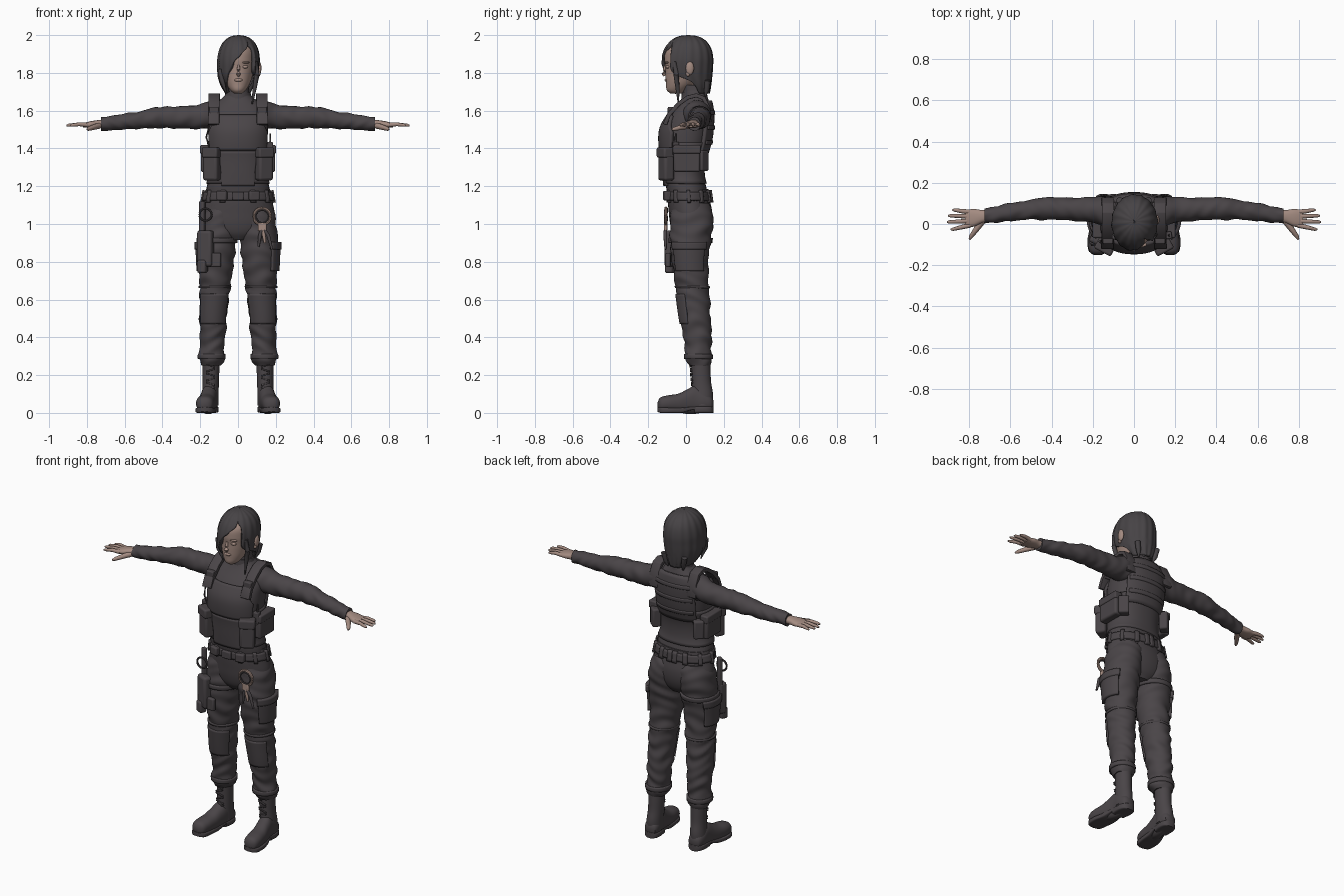
import bpy, bmesh, math
from mathutils import Vector, Matrix

default = bpy.data.objects.get("Cube")
if default:
    bpy.data.objects.remove(default, do_unlink=True)


def material(name, color):
    mat = bpy.data.materials.new(name)
    mat.use_nodes = True
    mat.diffuse_color = (*color, 1)
    mat.node_tree.nodes["Principled BSDF"].inputs["Base Color"].default_value = (*color, 1)
    return mat


CLOTH = material("charcoal cloth", (.068, .059, .064))
HAIR = material("dark hair", (.062, .056, .060))
SKIN = material("skin", (.37, .26, .22))
built = []


def finish(name, bm, mat, mirror=False, bevel=0, solid=0):
    bmesh.ops.remove_doubles(bm, verts=bm.verts, dist=.0002)
    mesh = bpy.data.meshes.new(name)
    bm.to_mesh(mesh)
    bm.free()
    ob = bpy.data.objects.new(name, mesh)
    bpy.context.collection.objects.link(ob)
    mesh.materials.append(mat)
    if solid:
        mod = ob.modifiers.new("thickness", 'SOLIDIFY')
        mod.thickness, mod.offset = solid, -1
    if bevel:
        mod = ob.modifiers.new("bevel", 'BEVEL')
        mod.width, mod.segments = bevel, 3
    if mirror:
        ob.modifiers.new("mirror", 'MIRROR').use_mirror_merge = False
    built.append(ob)
    return ob


def sample(rows, t):
    """Smooth interpolation of (position, centre, centre, radius, radius) rows."""
    i = max([k for k in range(len(rows) - 1) if rows[k][0] <= t + 1e-6] or [0])
    a, b = rows[i], rows[i + 1]
    span = b[0] - a[0]
    u = min(max((t - a[0]) / span, 0), 1)
    before, after = rows[max(i - 1, 0)], rows[min(i + 2, len(rows) - 1)]
    out = []
    for k in range(1, len(a)):
        m0 = (b[k] - before[k]) / (b[0] - before[0]) * span
        m1 = (after[k] - a[k]) / (after[0] - a[0]) * span
        out.append((2*u**3 - 3*u*u + 1) * a[k] + (u**3 - 2*u*u + u) * m0
                   + (3*u*u - 2*u**3) * b[k] + (u**3 - u*u) * m1)
    return out


def place(rows, t, ang, axis, off=0, power=2):
    c1, c2, r1, r2 = sample(rows, t)
    c, s = math.cos(ang), math.sin(ang)
    p = c1 + (max(r1, .002) + off) * math.copysign(abs(c) ** (2 / power), c)
    q = c2 + (max(r2, .002) + off) * math.copysign(abs(s) ** (2 / power), s)
    return {'z': (p, q, t), 'x': (t, p, q), 'y': (p, t, q)}[axis]


def skin_rings(bm, rings, closed=True):
    for lo, hi in zip(rings, rings[1:]):
        n = len(lo)
        for j in range(n if closed else n - 1):
            k = (j + 1) % n
            bm.faces.new((lo[j], lo[k], hi[k], hi[j]))
    if closed:
        bm.faces.new(rings[0][::-1])
        bm.faces.new(rings[-1])


def tube(name, rows, mat, axis='z', mirror=False, steps=40, sides=32, power=2, fold=0):
    """Closed loft through elliptical sections, with optional cloth folds."""
    rows = sorted(rows)
    bm, rings = bmesh.new(), []
    for i in range(steps + 1):
        t = rows[0][0] + (rows[-1][0] - rows[0][0]) * i / steps
        ring = []
        for j in range(sides):
            a = math.tau * j / sides
            off = fold * math.sin(70 * t + 2 * math.sin(2 * a + 9 * t)) * math.sin(17 * t + a)
            ring.append(bm.verts.new(place(rows, t, a, axis, off, power)))
        rings.append(ring)
    skin_rings(bm, rings)
    bmesh.ops.recalc_face_normals(bm, faces=bm.faces)
    return finish(name, bm, mat, mirror)


def patch(name, rows, z0, z1, edges, off, mat=CLOTH, mirror=False, steps=14, sides=28,
          thick=None, ridge=0, ease=1, power=2):
    """Raised shell over a loft; edges(z) gives start and end angle in degrees, front is -90."""
    rows = sorted(rows)
    bm, rings = bmesh.new(), []
    for i in range(steps + 1):
        z = z1 - (z1 - z0) * (1 - i / steps) ** ease
        a0, a1 = edges(z) if callable(edges) else edges
        ring = []
        for j in range(sides + 1):
            a = math.radians(a0 + (a1 - a0) * j / sides)
            ring.append(bm.verts.new(place(rows, z, a, 'z', off + ridge * math.sin(16 * a), power)))
        rings.append(ring)
    skin_rings(bm, rings, closed=False)
    return finish(name, bm, mat, mirror, solid=thick or off + .008)


def strand(name, points, mat, mirror=False, sides=10):
    """Round rod through (x, y, z, radius) points."""
    bm, rings = bmesh.new(), []
    pos = [Vector(p[:3]) for p in points]
    for i, p in enumerate(points):
        along = pos[min(i + 1, len(pos) - 1)] - pos[max(i - 1, 0)]
        turn = along.to_track_quat('Z', 'Y')
        rings.append([bm.verts.new(pos[i] + turn @ Vector((p[3] * math.cos(a), p[3] * math.sin(a), 0)))
                      for a in (math.tau * j / sides for j in range(sides))])
    skin_rings(bm, rings)
    return finish(name, bm, mat, mirror)


def box(name, loc, size, turn=0, mirror=False, bevel=.01, mat=CLOTH, tilt=0):
    bm = bmesh.new()
    m = (Matrix.Translation(loc) @ Matrix.Rotation(math.radians(turn), 4, 'Z')
         @ Matrix.Rotation(math.radians(tilt), 4, 'Y') @ Matrix.Diagonal((*size, 1)))
    bmesh.ops.create_cube(bm, size=1, matrix=m)
    return finish(name, bm, mat, mirror, bevel)


def ball(name, loc, size, mat, mirror=False):
    bm = bmesh.new()
    m = Matrix.Translation(loc) @ Matrix.Diagonal((*size, 1))
    bmesh.ops.create_uvsphere(bm, u_segments=16, v_segments=10, radius=1, matrix=m)
    return finish(name, bm, mat, mirror)


# Shirt torso, collar and sleeves
TORSO = [(1.14, 0, .012, .17, .108), (1.2, 0, 0, .165, .106), (1.26, 0, -.01, .148, .102),
         (1.34, 0, -.012, .148, .106), (1.44, 0, -.004, .156, .125), (1.51, 0, .004, .158, .126),
         (1.58, 0, .024, .155, .108), (1.63, 0, .04, .13, .086), (1.66, 0, .046, .092, .072),
         (1.69, 0, .046, .062, .062), (1.735, 0, .036, .056, .056)]
tube("shirt", TORSO, CLOTH, steps=50, power=2.3)
tube("collar", [(1.665, 0, .046, .075, .07), (1.68, 0, .045, .07, .068), (1.70, 0, .043, .066, .065)],
     CLOTH, steps=6)
SLEEVE = [(.06, .055, 1.58, .07, .075), (.14, .06, 1.58, .074, .074), (.2, .069, 1.568, .062, .065),
          (.3, .072, 1.564, .056, .059), (.4, .075, 1.564, .054, .056), (.45, .075, 1.561, .055, .055),
          (.5, .069, 1.553, .047, .047), (.6, .058, 1.542, .044, .042), (.7, .042, 1.532, .037, .037),
          (.725, .04, 1.53, .036, .036)]
tube("sleeve", SLEEVE, CLOTH, 'x', True, steps=70, sides=24, fold=.003)

# Hands
tube("palm", [(.71, .04, 1.53, .029, .023), (.74, .036, 1.529, .032, .021), (.78, .03, 1.526, .043, .018),
              (.82, .027, 1.523, .04, .011)], SKIN, 'x', True, steps=12, sides=20, power=2.4)
for finger, y, tip_x, tip_y in (("little", .058, .882, .068), ("ring", .037, .902, .04),
                                ("middle", .015, .908, .01), ("index", -.006, .89, -.026)):
    strand(finger + "_finger", [(.795, y, 1.524, .012), (.84, (y + tip_y) / 2, 1.528, .0105),
                                (tip_x - .01, tip_y, 1.523, .008), (tip_x, tip_y, 1.521, .004)], SKIN, True)
strand("thumb", [(.735, .015, 1.52, .016), (.765, -.025, 1.512, .014), (.792, -.062, 1.503, .01),
                 (.799, -.075, 1.5, .004)], SKIN, True)

# Armoured vest: lower wrap, chest plate, back plate, shoulder straps
patch("vest_wrap", TORSO, 1.215, 1.43, (-90, 270), .008, sides=48, power=2.3)
patch("chest_plate", TORSO, 1.39, 1.58, lambda z: (-90 - 62 + 130 * max(z - 1.49, 0) ** .7,
      -90 + 62 - 130 * max(z - 1.49, 0) ** .7), .018, thick=.028, power=2.3)
patch("belly_panel", TORSO, 1.2, 1.385, lambda z: (-122 + 60 * (1.3 - z), -58 - 60 * (1.3 - z)),
      .014, power=2.3)
patch("back_plate", TORSO, 1.37, 1.655, (42, 138), .018, thick=.028, power=2.3)
for height in (1.42, 1.5, 1.58):
    patch("back_webbing", TORSO, height, height + .022, (48, 132), .023, steps=3, power=2.3)
bm = bmesh.new()
rings = [[bm.verts.new((x + .1 * (1.6 - z) * .2, y, z)) for x in (.098, .158)]
         for y, z in ((-.122, 1.53), (-.1, 1.585), (-.045, 1.645), (.005, 1.68), (.055, 1.692),
                      (.1, 1.675), (.128, 1.62), (.135, 1.54))]
skin_rings(bm, rings, closed=False)
finish("shoulder_strap", bm, CLOTH, True, bevel=.003, solid=.022)
box("strap_buckle", (.127, -.082, 1.6), (.05, .03, .04), 0, True, .006)

# Vest pouches, radio and cable
box("front_pouch", (.138, -.105, 1.315), (.085, .06, .17), 28, True, .014)
box("front_pouch_flap", (.139, -.108, 1.378), (.092, .066, .055), 28, True, .01)
box("side_pouch", (.172, .005, 1.345), (.05, .14, .14), 0, True, .012)
box("side_pouch_flap", (.174, .005, 1.395), (.054, .146, .045), 0, True, .008)
box("rear_pouch", (.145, .085, 1.335), (.06, .05, .11), -40, True, .01)
box("radio", (.166, -.055, 1.4), (.035, .035, .07), 10, False, .006)
strand("radio_antenna", [(.17, -.055, 1.42, .006), (.172, -.055, 1.48, .004)], CLOTH)
strand("radio_cable", [(-.15, -.08, 1.4, .005), (-.168, -.085, 1.46, .005), (-.15, -.1, 1.53, .005),
                       (-.13, -.09, 1.59, .005)], CLOTH)

# Trousers, belt and pockets
PELVIS = [(.915, 0, .025, .07, .07), (.95, 0, .025, .15, .095), (1.0, 0, .026, .193, .11),
          (1.06, 0, .024, .194, .115), (1.12, 0, .016, .182, .112), (1.185, 0, .012, .17, .107)]
LEG = [(.25, .143, .073, .05, .055), (.275, .14, .067, .064, .068), (.3, .14, .066, .068, .07),
       (.34, .137, .064, .064, .069), (.42, .134, .06, .068, .077), (.5, .132, .049, .072, .081),
       (.6, .126, .04, .077, .086), (.7, .12, .03, .084, .089), (.8, .115, .022, .094, .096),
       (.9, .112, .023, .1, .107), (.98, .105, .029, .1, .113), (1.05, .097, .032, .097, .112),
       (1.11, .09, .024, .08, .095)]
tube("trouser_seat", PELVIS, CLOTH, steps=30, sides=40)
tube("trouser_leg", LEG, CLOTH, mirror=True, steps=110, fold=.005)
patch("belt", PELVIS, 1.125, 1.17, (-90, 270), .01, steps=4, sides=48)
box("belt_buckle", (0, -.11, 1.148), (.06, .02, .045), 0, False, .006)
for ang in (-65, -35, 0, 35, 65, 85):
    patch("belt_loop", PELVIS, 1.115, 1.18, (ang - 4, ang + 4), .017, mirror=True, steps=4, sides=3)
box("belt_pouch", (.085, -.1, 1.15), (.055, .035, .05), 15, True, .008)
patch("cargo_pocket", LEG, .75, .88, (-50, 42), .013, mirror=True)
patch("cargo_flap", LEG, .865, .905, (-53, 45), .018, mirror=True, steps=4)
patch("knee_panel", LEG, .47, .63, (-150, -30), .007, mirror=True)
patch("thigh_seam", LEG, .66, .672, (-180, 180), .005, mirror=True, steps=2, sides=32)
patch("ankle_cuff", LEG, .285, .312, (-180, 180), .006, mirror=True, steps=3, sides=32)

# Thigh holster with safety loop
box("holster", (-.172, -.078, .87), (.085, .05, .19), -25, False, .014)
box("holster_muzzle", (-.188, -.085, .775), (.05, .045, .07), -25, False, .012)
box("holster_flap", (-.125, -.092, .81), (.07, .025, .075), -8, False, .008)
box("holster_hanger", (-.19, -.055, 1.02), (.03, .025, .2), -30, False, .006)
patch("holster_strap", [(z, -cx, cy, rx, ry) for z, cx, cy, rx, ry in LEG], .9, .925, (-180, 180),
      .009, steps=3, sides=32)


def loop(name, centre, radius, thick, mat):
    ring = [math.tau * k / 24 for k in range(25)]
    strand(name, [(centre[0] + radius * math.sin(a), centre[1], centre[2] + radius * math.cos(a), thick)
                  for a in ring], mat, sides=8)


loop("safety_loop", (-.172, -.102, 1.05), .032, .006, CLOTH)

# Key ring and keys
loop("key_ring", (.128, -.106, 1.04), .043, .009, SKIN)
loop("key_ring_inner", (.128, -.112, 1.04), .034, .005, CLOTH)
box("key_fob", (.128, -.108, .985), (.045, .018, .045), 0, False, .006, SKIN)
for shift, drop, mat in ((-.022, .9, CLOTH), (.012, .92, SKIN), (.05, .885, CLOTH)):
    strand("key", [(.13, -.108, .985, .008), (.13 + shift * .6, -.11, .94, .01),
                   (.13 + shift, -.108, drop - .02, .006)], mat)

# Boots with sole, heel and laces
tube("boot_shaft", [(.04, .15, .085, .046, .056), (.1, .147, .086, .044, .057), (.16, .144, .082, .043, .051),
                    (.22, .143, .08, .044, .05), (.3, .143, .077, .046, .05)], CLOTH, mirror=True, steps=20)
tube("boot_foot", [(-.15, .176, .042, .012, .014), (-.14, .176, .046, .036, .033), (-.1, .174, .05, .048, .042),
                   (-.04, .167, .052, .048, .05), (.01, .159, .06, .045, .066), (.05, .153, .07, .044, .075),
                   (.1, .15, .06, .045, .055), (.138, .148, .05, .034, .035), (.145, .148, .05, .014, .015)],
     CLOTH, 'y', True, sides=28, power=2.3)
tube("boot_sole", [(-.151, .176, .018, .018, .012), (-.135, .176, .015, .042, .015), (-.08, .174, .014, .052, .014),
                   (-.02, .165, .015, .049, .014), (.03, .156, .024, .043, .01), (.06, .152, .024, .043, .01)],
     CLOTH, 'y', True, steps=24, power=5)
tube("boot_heel", [(.045, .153, .018, .043, .018), (.1, .15, .018, .047, .018), (.135, .148, .018, .036, .018),
                   (.146, .148, .018, .016, .018)], CLOTH, 'y', True, steps=14, power=5)
for k in range(6):
    z = .13 + k * .024
    box("boot_lace", (.145, .034 - .002 * k, z), (.048, .012, .008), 0, True, .002, tilt=18 * (-1) ** k)

# Head, face and ear
tube("head", [(1.69, 0, -.05, .02, .03), (1.705, 0, -.05, .038, .05), (1.74, 0, -.032, .061, .074),
              (1.79, 0, -.012, .079, .097), (1.83, 0, -.004, .088, .106), (1.87, 0, 0, .092, .115),
              (1.92, 0, 0, .087, .108), (1.96, 0, .005, .06, .08)], SKIN)
strand("nose", [(.003, -.108, 1.84, .006), (.003, -.115, 1.815, .009), (.003, -.119, 1.797, .012),
                (.003, -.112, 1.785, .008)], SKIN)
ball("lips", (.002, -.103, 1.762), (.022, .01, .009), SKIN)
ball("chin", (0, -.086, 1.722), (.024, .017, .018), SKIN)
ball("eyelid", (.036, -.096, 1.832), (.018, .012, .009), SKIN, True)
ball("brow", (.038, -.1, 1.855), (.024, .012, .006), SKIN, True)
ball("ear", (.112, .02, 1.825), (.012, .022, .036), SKIN)
ball("ear_lobe", (.11, .01, 1.795), (.009, .012, .014), SKIN)

# Bobbed hair with a swept parting and loose locks
SCALP = [(1.69, 0, .035, .066, .09), (1.73, 0, .022, .09, .11), (1.78, 0, .008, .106, .13),
         (1.83, .002, .005, .111, .137), (1.88, .003, .007, .111, .136), (1.93, .004, .01, .1, .122),
         (1.965, .004, .012, .08, .097), (1.985, .004, .012, .056, .07), (1.996, .003, .012, .03, .04),
         (2.0, .003, .012, .002, .003)]
PARTING = [(1.69, -62, 112), (1.75, -38, 98), (1.80, -29, 56), (1.87, -8, 50), (1.93, 24, 45),
           (1.955, 33, 36), (1.965, 34, 34), (2.0, 34, 34)]


def hairline(z):
    left, right = sample(PARTING, z)
    return right - 90, 270 + min(left, right)


patch("hair", SCALP, 1.69, 2.0, hairline, 0, HAIR, steps=48, sides=96, thick=.02, ridge=.0018, ease=1.6)
strand("front_lock", [(.094, -.06, 1.86, .012), (.1, -.052, 1.79, .014), (.088, -.045, 1.72, .011),
                      (.075, -.04, 1.635, .003)], HAIR)
strand("side_lock", [(-.094, -.06, 1.82, .014), (-.085, -.065, 1.76, .014), (-.062, -.055, 1.69, .003)], HAIR)
for x in (-.05, -.017, .017, .05):
    strand("nape_lock", [(x * 1.4, .115, 1.76, .016), (x * 1.2, .11, 1.71, .014), (x, .1, 1.675, .004)], HAIR)

# Smooth shading with sharp edges kept
bpy.ops.object.select_all(action='DESELECT')
for ob in built:
    ob.select_set(True)
bpy.context.view_layer.objects.active = built[0]
bpy.ops.object.shade_smooth_by_angle(angle=math.radians(40))
